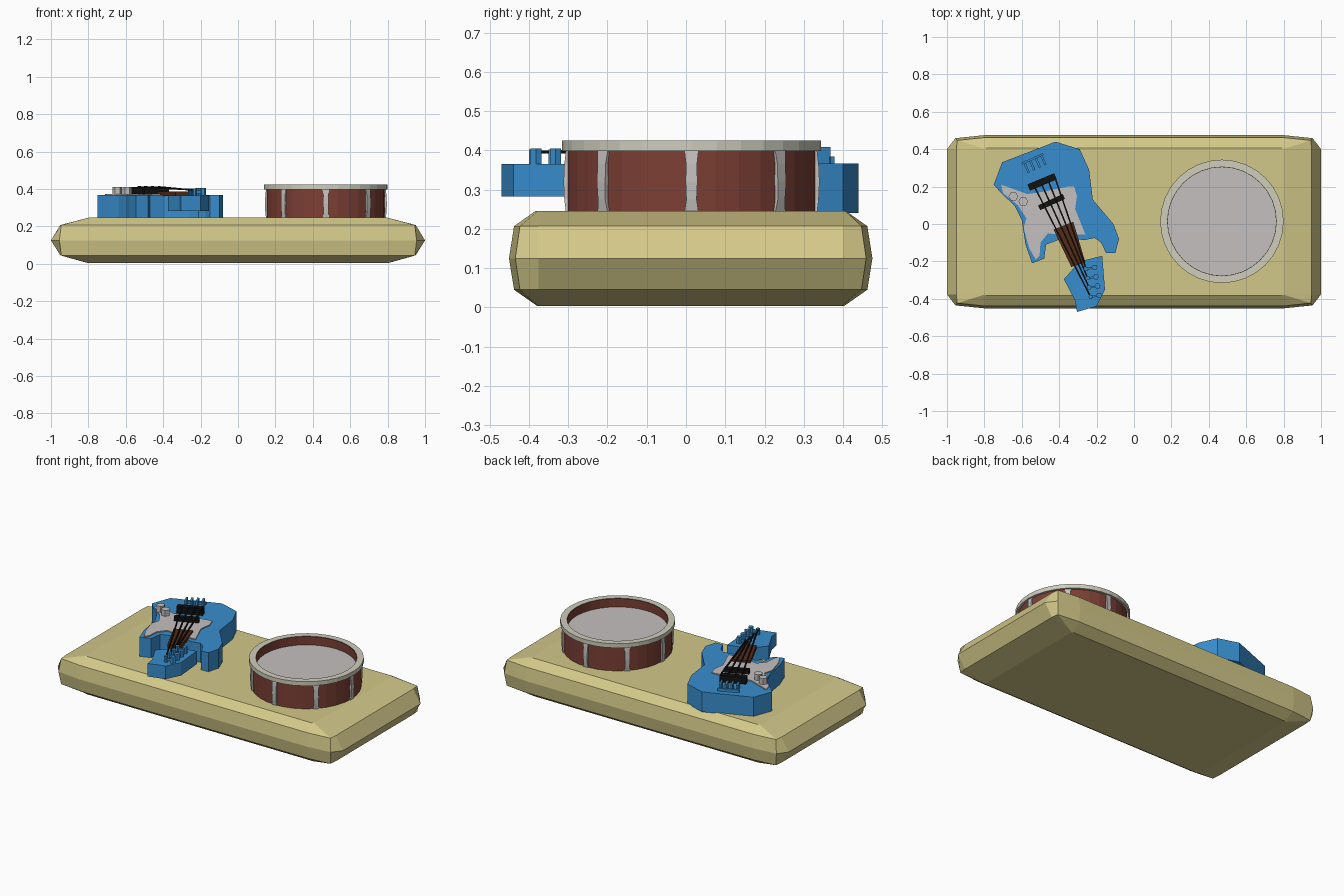
import bpy, bmesh, math
from mathutils import Vector

if "Cube" in bpy.data.objects:
    bpy.data.objects.remove(bpy.data.objects["Cube"])


def mat(name, r, g, b):
    m = bpy.data.materials.new(name)
    m.diffuse_color = (r, g, b, 1)
    m.use_nodes = True
    m.node_tree.nodes["Principled BSDF"].inputs["Base Color"].default_value = m.diffuse_color
    return m


SAND = mat("sand", .65, .58, .25)
BLUE = mat("blue", .04, .27, .62)
RED = mat("red", .20, .05, .035)
CREAM = mat("cream", .62, .61, .50)
SILVER = mat("silver", .55, .53, .52)
BROWN = mat("brown", .09, .025, .008)
BLACK = mat("black", .006, .006, .006)


def finish(name, bm, material):
    bmesh.ops.recalc_face_normals(bm, faces=bm.faces[:])
    me = bpy.data.meshes.new(name)
    bm.to_mesh(me)
    bm.free()
    ob = bpy.data.objects.new(name, me)
    bpy.context.collection.objects.link(ob)
    me.materials.append(material)
    return ob


def loft(name, rings, material, caps=True, wrap=False):
    bm = bmesh.new()
    vs = [[bm.verts.new(p) for p in ring] for ring in rings]
    n = len(vs[0])
    pairs = list(zip(vs, vs[1:])) + ([(vs[-1], vs[0])] if wrap else [])
    for a, b in pairs:
        for i in range(n):
            j = (i + 1) % n
            bm.faces.new((a[i], a[j], b[j], b[i]))
    if caps and not wrap:
        bm.faces.new(vs[0])
        bm.faces.new(vs[-1])
    return finish(name, bm, material)


def prism(name, pts, z0, z1, material):
    return loft(name, [[(x, y, z) for x, y in pts] for z in (z0, z1)], material)


def bar(name, a, b, width, height, material):
    """Box running from point a to point b (centre line)."""
    a, b = Vector(a), Vector(b)
    d = (b - a).normalized()
    s = d.cross(Vector((0, 0, 1))).normalized() * width / 2
    u = s.cross(d).normalized() * height / 2
    return loft(name, [[p + s + u, p - s + u, p - s - u, p + s - u] for p in (a, b)], material)


def circle(cx, cy, r, n):
    return [(cx + r * math.cos(2 * math.pi * i / n), cy + r * math.sin(2 * math.pi * i / n))
            for i in range(n)]


# Cushion-like base: chamfered rings (z, end x, corner x, corner y, side y)
def base_ring(z, ex, cx, cy, sy, ya=.388, xa=.8):
    q = [(ex, ya), (cx, cy), (xa, sy)]
    p = q + [(-x, y) for x, y in q[::-1]]
    p += [(-x, -y) for x, y in p]
    return [(x, y + .012, z) for x, y in p]


loft("base", [base_ring(.003, .80, .80, .385, .39, .38, .79),
              base_ring(.045, .95, .945, .435, .45),
              base_ring(.125, 1.0, .955, .447, .463),
              base_ring(.207, .95, .945, .435, .45),
              base_ring(.246, .80, .80, .39, .395, .385, .79)], SAND)

# Drum
DX, DY = .47, .014


def lathe(name, profile, material, n=32):
    return loft(name, [[(x, y, z) for x, y in circle(DX, DY, r, n)] for r, z in profile],
                material, wrap=True)


lathe("drum_shell", [(.316, .24), (.316, .40), (.29, .423), (.29, .24)], RED)
lathe("drum_rim", [(.33, .398), (.33, .425), (.291, .425), (.312, .398)], CREAM)
prism("drum_head", circle(DX, DY, .291, 32), .355, .37, SILVER)
for i in range(8):
    t = i * math.pi / 4
    r, s = Vector((math.cos(t), math.sin(t), 0)), Vector((-math.sin(t), math.cos(t), 0))
    c = Vector((DX, DY, 0))
    rings = []
    for z, w, out in ((.243, .018, .320), (.275, .013, .324), (.32, .015, .326),
                      (.365, .014, .324), (.399, .018, .320)):
        rings.append([c + r * d + s * k + Vector((0, 0, z))
                      for d, k in ((.30, w), (.30, -w), (out, -w), (out, w))])
    loft(f"drum_lug_{i + 1}", rings, SILVER)

# Guitar body, pickguard, fingerboard and headstock
prism("guitar_body", [(-.42, .44), (-.29, .40), (-.24, .29), (-.22, .13), (-.11, 0), (-.08, -.08),
                      (-.10, -.155), (-.15, -.155), (-.175, -.10), (-.21, -.075), (-.26, -.085),
                      (-.39, -.08), (-.47, -.11), (-.48, -.185), (-.545, -.21), (-.58, -.11),
                      (-.60, .02), (-.64, .10), (-.705, .16), (-.75, .21), (-.705, .33)],
      .24, .367, BLUE)
prism("pickguard", [(-.71, .21), (-.57, .16), (-.50, .17), (-.35, .20), (-.32, .20), (-.305, .15),
                    (-.315, .08), (-.26, -.055), (-.37, -.06), (-.46, -.05), (-.50, -.10),
                    (-.505, -.17), (-.525, -.19), (-.56, -.13), (-.59, -.02), (-.575, .03),
                    (-.62, .10), (-.70, .165)], .36, .373, SILVER)
prism("fingerboard", [(-.43, -.03), (-.325, .012), (-.26, -.205), (-.335, -.23)], .363, .385, BROWN)
prism("headstock", [(-.17, -.17), (-.155, -.35), (-.20, -.44), (-.305, -.47), (-.315, -.41),
                    (-.375, -.295), (-.29, -.20)], .282, .365, BLUE)

# Bridge and pickup
bar("bridge", (-.563, .195, .388), (-.42, .255, .388), .036, .045, BLACK)
bar("pickup", (-.507, .087, .384), (-.375, .147, .384), .028, .032, BLACK)

# Tailpiece comb: fingers on a cross bar
for i in range(4):
    x, y = -.585 + .03 * i, .325 + .0135 * i
    bar(f"tail_finger_{i + 1}", (x, y, .386), (x + .022, y - .05, .386), .012, .045, BLUE)
bar("tail_bar", (-.60, .323, .375), (-.485, .373, .375), .012, .02, BLUE)

# Strings, tuners and pegs
for i in range(4):
    x, y = -.535 + .037 * i, .205 + .016 * i
    px, py = -.24 + .008 * (3 - i) - .016, -.39 + .05 * i
    bar(f"string_{i + 1}", (x, y, .411), (px, py, .395), .008, .008, BLACK)
    prism(f"peg_post_{i + 1}", circle(px, py, .012, 6), .36, .402, BLUE)
    bar(f"peg_arm_{i + 1}", (px, py, .383), (px + .05, py + .008, .383), .01, .015, BLUE)
    prism(f"peg_knob_{i + 1}", circle(px + .045, py + .008, .016, 6), .36, .405, BLUE)

# Volume and tone knobs
for i, (x, y) in enumerate(((-.645, .147), (-.592, .12))):
    prism(f"knob_{i + 1}", circle(x, y, .026, 6), .36, .41, SILVER)
